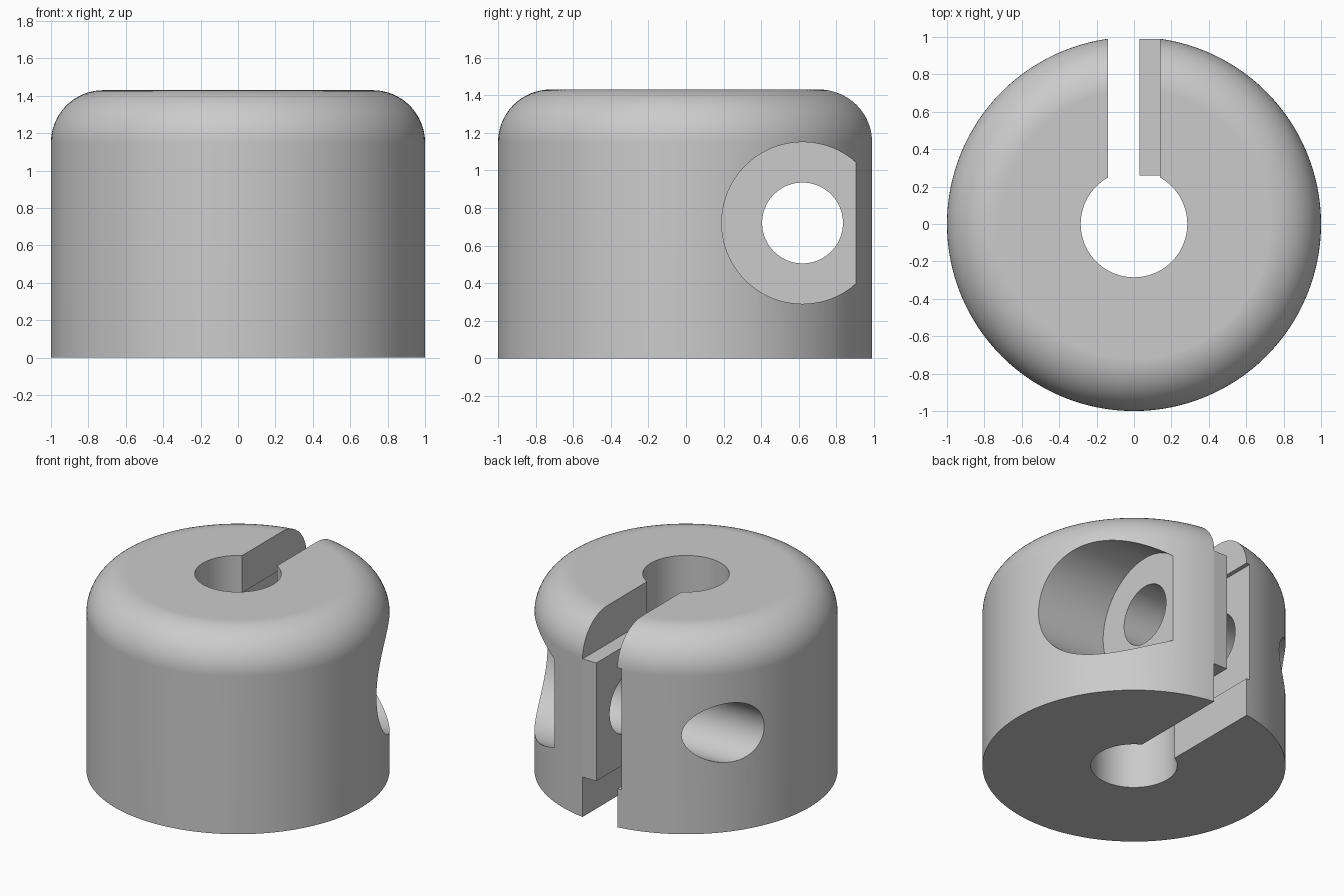
import bpy, bmesh, math
from mathutils import Matrix, Vector

default = bpy.data.objects.get("Cube")
if default:
    bpy.data.objects.remove(default, do_unlink=True)

# Main dimensions
HEIGHT, FILLET = 1.43, 0.28
BORE_R, SLOT = 0.285, 0.14
BOLT_Y, BOLT_Z, BOLT_R, HEAD_R = 0.62, 0.72, 0.215, 0.43
HEAD_SEAT = 0.425

grey = bpy.data.materials.new("light grey")
grey.use_nodes = True
colour = (0.6, 0.6, 0.6, 1)
grey.diffuse_color = colour
grey.node_tree.nodes["Principled BSDF"].inputs["Base Color"].default_value = colour


def to_object(name, bm):
    bmesh.ops.recalc_face_normals(bm, faces=bm.faces[:])
    mesh = bpy.data.meshes.new(name)
    bm.to_mesh(mesh)
    bm.free()
    mesh.materials.append(grey)
    ob = bpy.data.objects.new(name, mesh)
    bpy.context.collection.objects.link(ob)
    return ob


def box(name, low, high):
    bm = bmesh.new()
    low, high = Vector(low), Vector(high)
    size = high - low
    bmesh.ops.create_cube(bm, size=1, matrix=Matrix.Translation((low + high) / 2)
                          @ Matrix.Diagonal((*size, 1)))
    return to_object(name, bm)


def cylinder(name, radius, depth, centre, along_x=False, segments=96):
    bm = bmesh.new()
    turn = Matrix.Rotation(math.pi / 2 if along_x else 0, 4, 'Y')
    bmesh.ops.create_cone(bm, cap_ends=True, segments=segments, radius1=radius,
                          radius2=radius, depth=depth,
                          matrix=Matrix.Translation(centre) @ turn)
    return to_object(name, bm)


def lathe(name, profile, steps=128):
    bm = bmesh.new()
    verts = [bm.verts.new((r, 0, z)) for r, z in profile]
    edges = [bm.edges.new(pair) for pair in zip(verts, verts[1:])]
    bmesh.ops.spin(bm, geom=verts + edges, cent=(0, 0, 0), axis=(0, 0, 1),
                   angle=math.tau, steps=steps)
    bmesh.ops.remove_doubles(bm, verts=bm.verts[:], dist=1e-5)
    # Close the flat top and bottom
    bmesh.ops.holes_fill(bm, edges=[e for e in bm.edges if e.is_boundary], sides=0)
    return to_object(name, bm)


def combine(target, tool, operation='DIFFERENCE'):
    tool.hide_render = True
    mod = target.modifiers.new(tool.name, 'BOOLEAN')
    mod.operation, mod.solver, mod.object = operation, 'EXACT', tool
    bpy.context.view_layer.objects.active = target
    bpy.ops.object.modifier_apply(modifier=mod.name)
    bpy.data.objects.remove(tool, do_unlink=True)


# Round body with a filleted top edge
profile = [(1, 0)]
for i in range(17):
    a = math.pi / 2 * i / 16
    profile.append((1 - FILLET + FILLET * math.cos(a),
                    HEIGHT - FILLET + FILLET * math.sin(a)))
body = lathe("clamp_collar", profile)

# Central bore, rear slot and shallow groove in the slot wall
combine(body, cylinder("bore", BORE_R, 4, (0, 0, 0.7)))
combine(body, box("slot", (-SLOT, 0, -1), (SLOT, 2, 2)))
combine(body, box("groove", (-SLOT - 0.03, 0.1, 0.28), (0, 2, 1.16)))

# Tongue reaching across the slot
combine(body, box("tongue", (0.03, 0.26, 0.29), (SLOT + 0.001, 0.989, 1.15)), 'UNION')

# Cross bolt hole and its counterbore
combine(body, cylinder("bolt_hole", BOLT_R, 4, (0, BOLT_Y, BOLT_Z), True))
combine(body, cylinder("counterbore", HEAD_R, 2, (HEAD_SEAT + 1, BOLT_Y, BOLT_Z), True))

# Smooth rounded surfaces, crisp machined edges
bpy.ops.object.select_all(action='DESELECT')
body.select_set(True)
bpy.context.view_layer.objects.active = body
bpy.ops.object.shade_smooth_by_angle(angle=math.radians(30))
weighted = body.modifiers.new("even_shading", 'WEIGHTED_NORMAL')
weighted.keep_sharp = True
